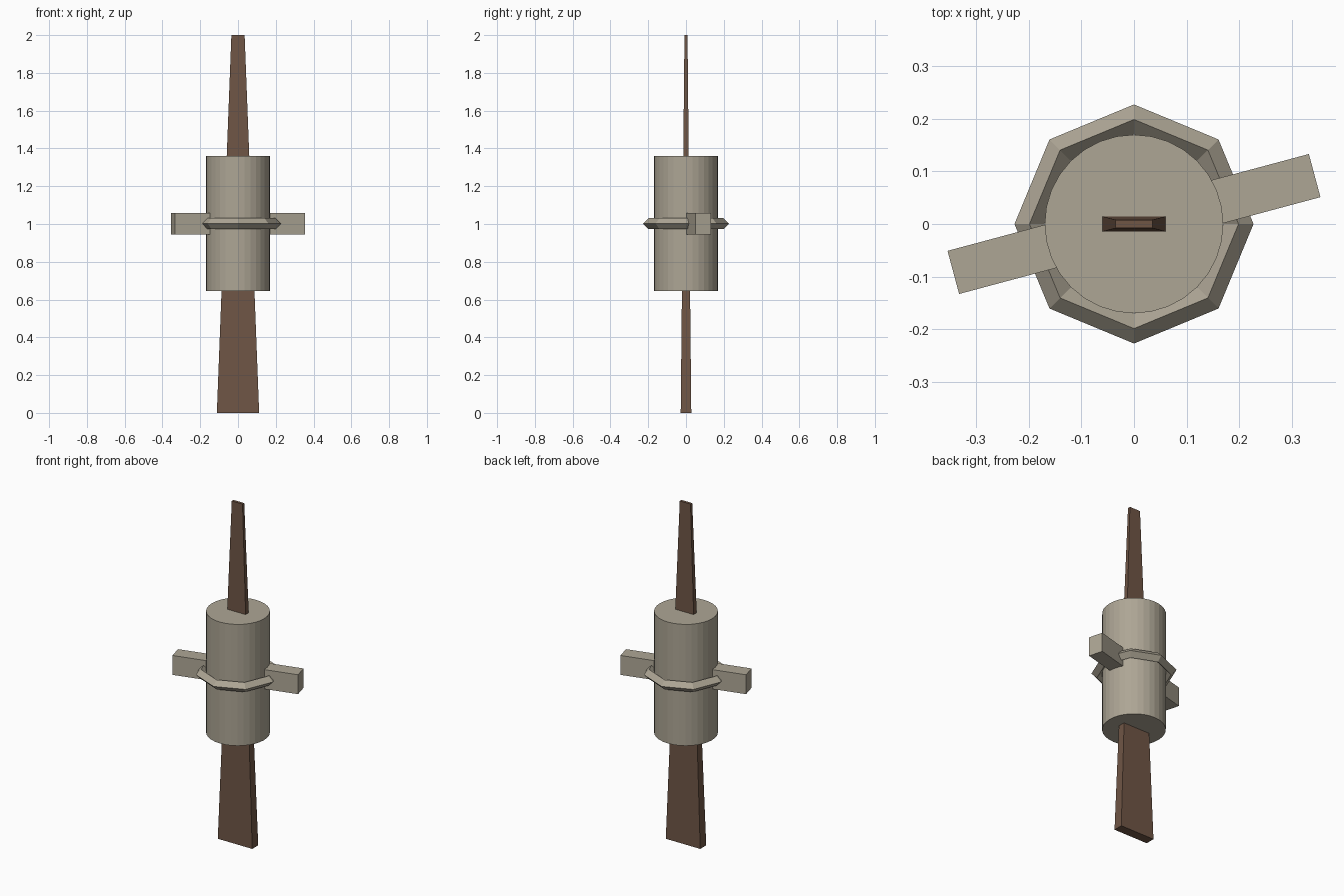
import bpy, bmesh, math
from mathutils import Matrix

if "Cube" in bpy.data.objects:
    bpy.data.objects.remove(bpy.data.objects["Cube"])


def material(name, rgb):
    m = bpy.data.materials.new(name)
    m.diffuse_color = (*rgb, 1)
    m.use_nodes = True
    m.node_tree.nodes["Principled BSDF"].inputs["Base Color"].default_value = m.diffuse_color
    return m


def finish(name, bm, mat):
    bmesh.ops.recalc_face_normals(bm, faces=bm.faces)
    me = bpy.data.meshes.new(name)
    bm.to_mesh(me)
    bm.free()
    me.materials.append(mat)
    ob = bpy.data.objects.new(name, me)
    bpy.context.collection.objects.link(ob)
    return ob


stone = material("pale stone", (0.42, 0.38, 0.30))
wood = material("dark wood", (0.16, 0.092, 0.06))

# Tapered shaft: a box narrowed towards the top
bm = bmesh.new()
bmesh.ops.create_cube(bm, size=2)
for v in bm.verts:
    hx, hy = (0.035, 0.008) if v.co.z > 0 else (0.112, 0.028)
    v.co.x *= hx
    v.co.y *= hy
    v.co.z += 1
finish("shaft", bm, wood)

# Stone drum around the shaft
bm = bmesh.new()
bmesh.ops.create_cone(bm, cap_ends=True, segments=32, radius1=0.17, radius2=0.17,
                      depth=0.714, matrix=Matrix.Translation((0, 0, 1.002)))
finish("drum", bm, stone)

# Crossbar through the drum, turned 15 degrees
bm = bmesh.new()
bmesh.ops.create_cube(bm, size=1, matrix=Matrix.Translation((0, 0, 1.002))
                      @ Matrix.Rotation(math.radians(15), 4, 'Z')
                      @ Matrix.Diagonal((0.712, 0.085, 0.114, 1)))
finish("crossbar", bm, stone)

# Eight-sided band with a diamond section
bm = bmesh.new()
sides, section = 8, 4
rings = []
for i in range(sides):
    a = math.tau * i / sides
    ring = []
    for j in range(section):
        b = math.tau * j / section
        r = 0.199 + 0.0285 * math.cos(b)
        ring.append(bm.verts.new((r * math.cos(a), r * math.sin(a),
                                  1.002 + 0.0285 * math.sin(b))))
    rings.append(ring)
for i in range(sides):
    p, q = rings[i], rings[(i + 1) % sides]
    for j in range(section):
        k = (j + 1) % section
        bm.faces.new((p[j], q[j], q[k], p[k]))
finish("band", bm, stone)
